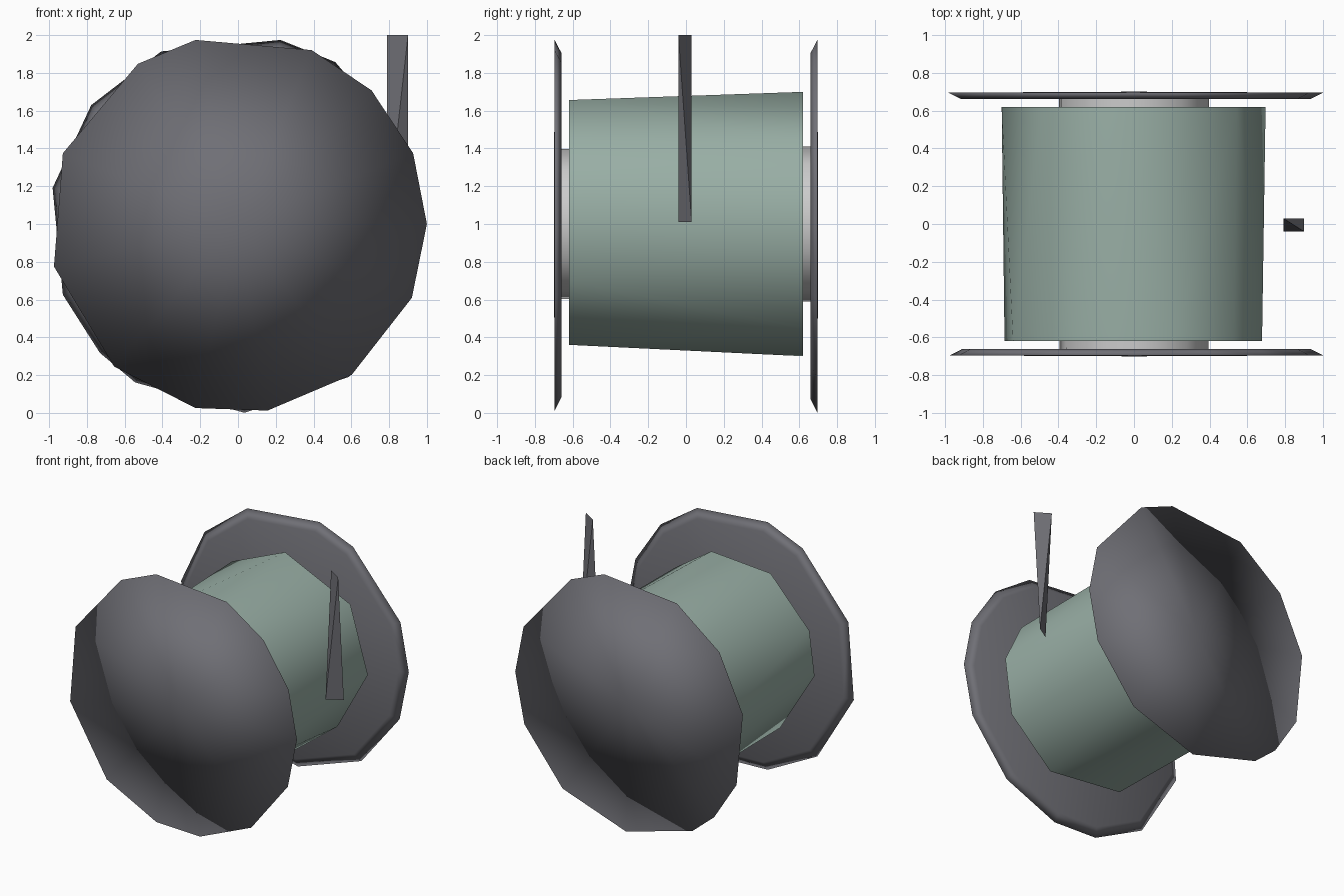
import bpy, bmesh
from math import radians, cos, sin
from mathutils import Vector

if "Cube" in bpy.data.objects:
    bpy.data.objects.remove(bpy.data.objects["Cube"])

green = bpy.data.materials.new("drum_green")
green.diffuse_color = (0.32, 0.43, 0.38, 1)
green.use_nodes = True
green.node_tree.nodes["Principled BSDF"].inputs["Base Color"].default_value = green.diffuse_color
steel = bpy.data.materials.new("dark_steel")
steel.diffuse_color = (0.16, 0.16, 0.18, 1)
steel.use_nodes = True
steel.node_tree.nodes["Principled BSDF"].inputs["Base Color"].default_value = steel.diffuse_color


def ring(angles, radius, y):
    """Points round the reel axis, angles in degrees."""
    return [Vector((radius * cos(radians(a)), y, 1 + radius * sin(radians(a))))
            for a in angles]


def finish(name, bm, mat=None, smooth=None):
    bmesh.ops.recalc_face_normals(bm, faces=bm.faces)
    me = bpy.data.meshes.new(name)
    bm.to_mesh(me)
    bm.free()
    ob = bpy.data.objects.new(name, me)
    bpy.context.collection.objects.link(ob)
    if mat:
        me.materials.append(mat)
    if smooth:
        bpy.ops.object.select_all(action='DESELECT')
        ob.select_set(True)
        bpy.context.view_layer.objects.active = ob
        bpy.ops.object.shade_smooth_by_angle(angle=radians(smooth))
    return ob


def hull(name, points, mat=None, smooth=None):
    bm = bmesh.new()
    verts = [bm.verts.new(p) for p in points]
    bmesh.ops.convex_hull(bm, input=verts)
    return finish(name, bm, mat, smooth)


def flange(name, angles, side):
    """Thin uneven disc with a sharp rim and a flat inner face."""
    bm = bmesh.new()
    rim = [bm.verts.new(p) for p in ring(angles, 1.0, side * 0.695)]
    inner = [bm.verts.new(p) for p in ring(angles, 0.93, side * 0.66)]
    c_out = bm.verts.new((0, side * 0.70, 1))
    c_in = bm.verts.new((0, side * 0.66, 1))
    n = len(angles)
    for i in range(n):
        j = (i + 1) % n
        bm.faces.new((c_out, rim[i], rim[j]))
        bm.faces.new((rim[i], inner[i], inner[j], rim[j]))
        bm.faces.new((inner[i], c_in, inner[j]))
    ob = finish(name, bm, steel)
    ob.data.shade_smooth()
    return ob


# Side discs
flange("front_flange",
       [0, 22, 45, 67, 103, 122, 158, 193, 229, 257, 279, 307, 337], -1)
flange("back_flange",
       [0, 22, 59, 77, 114, 141, 169, 202, 223, 237, 272, 306, 337], 1)

# Drum, its two ends have different corners
hull("drum",
     ring([11, 40, 72, 116, 158, 187, 236, 292, 334], 0.69, -0.62)
     + ring([39, 92, 134, 180, 225, 270, 308, 354], 0.70, 0.62),
     green, 60)

# Hub through the drum
hull("hub",
     ring(range(10, 370, 36), 0.40, -0.665) + ring(range(15, 375, 36), 0.41, 0.665),
     None, 50)

# Upright lever: a wedge whose end edges cross on the diagonal
hull("lever", [(0.79, 0.03, 2.0), (0.90, -0.04, 2.0),
               (0.79, -0.04, 1.01), (0.90, 0.03, 1.01)], steel)
